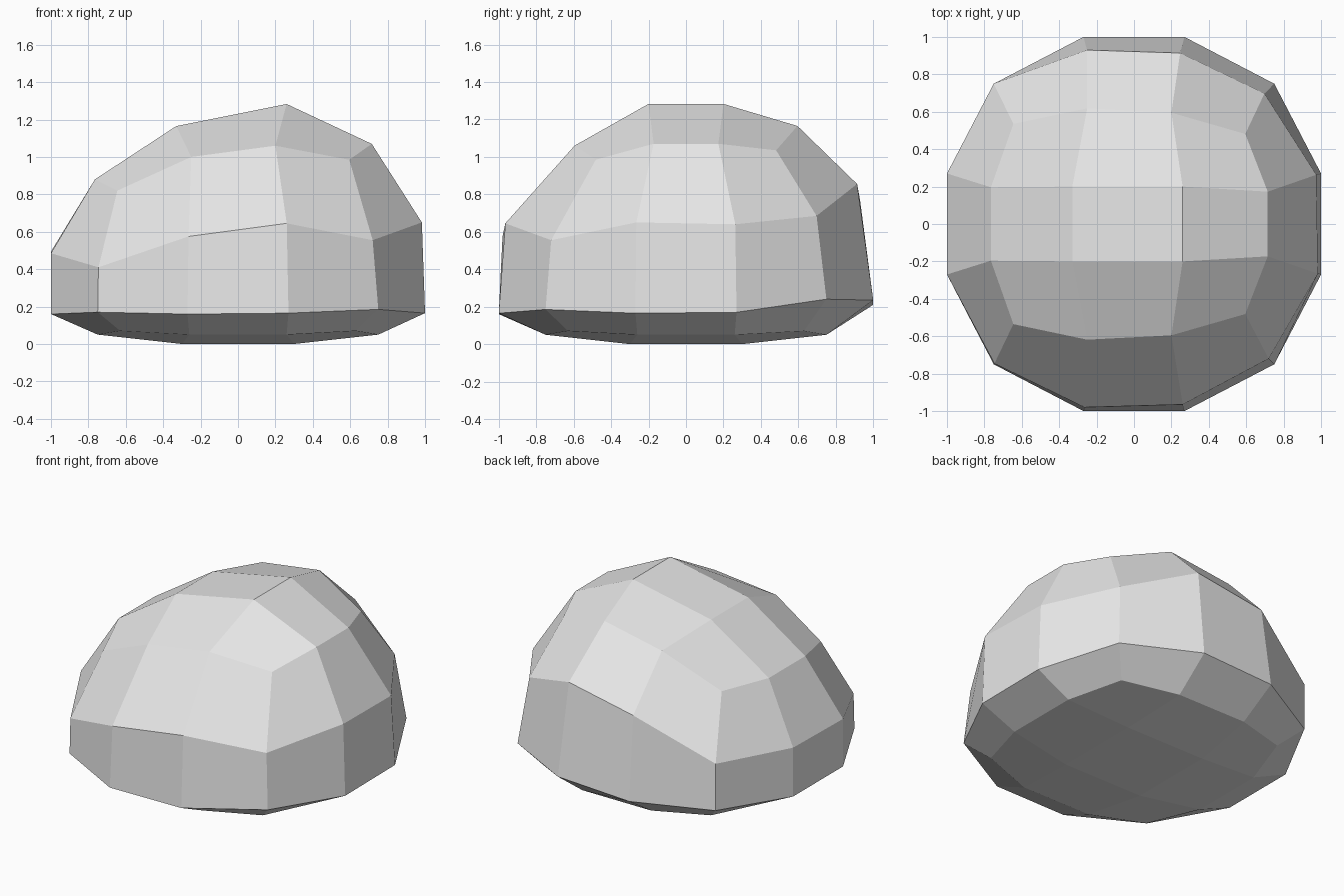
import bpy
import bmesh
from mathutils import Vector

cube = bpy.data.objects.get("Cube")
if cube:
    bpy.data.objects.remove(cube, do_unlink=True)


def outline(corner, outer, inner):
    """Twelve points of a rounded square, counter-clockwise from front left."""
    points = []
    turn = Vector((-corner, -corner)), Vector((-inner, -outer)), Vector((inner, -outer))
    for quarter in range(4):
        for p in turn:
            x, y = p
            for _ in range(quarter):
                x, y = -y, x
            points.append((x, y))
    return points


def add_ring(bm, points, heights):
    return [bm.verts.new((x, y, z)) for (x, y), z in zip(points, heights)]


def bridge(bm, low, high):
    count = len(low)
    for i in range(count):
        j = (i + 1) % count
        bm.faces.new((low[i], low[j], high[j], high[i]))


def add_cap(bm, r, c):
    """Three by three patch closing a ring around four centre points."""
    rows = [r[0:4],
            [r[11], c[0], c[1], r[4]],
            [r[10], c[3], c[2], r[5]],
            [r[9], r[8], r[7], r[6]]]
    for a, b in zip(rows, rows[1:]):
        for i in range(3):
            bm.faces.new((a[i], a[i + 1], b[i + 1], b[i]))


bm = bmesh.new()
equator = outline(0.75, 1.0, 0.27)

# Underside rim, nearly flat
rim = add_ring(bm, outline(0.63, 0.75, 0.26), [0.07, 0.05, 0.05] * 4)

# Widest ring, slightly raised at the back right corner
waist = add_ring(bm, equator, [0.17, 0.16, 0.165, 0.185, 0.165, 0.17,
                               0.24, 0.235, 0.21, 0.18, 0.16, 0.16])

# Shoulder ring, drawn in where it rises
shrink = [0.995, 0.98, 0.965, 0.96, 0.983, 0.975, 0.93, 0.914, 0.93, 1, 1, 1]
shoulder = add_ring(bm, [(x * s, y * s) for (x, y), s in zip(equator, shrink)],
                    [0.41, 0.575, 0.645, 0.555, 0.65, 0.64,
                     0.685, 0.855, 0.767, 0.5, 0.494, 0.485])

# Upper ring, narrower front to back and shifted sideways
upper = add_ring(bm, [(x - 0.025, y * (0.82 - 0.07 * x))
                      for x, y in outline(0.62, 0.74, 0.225)],
                 [0.82, 1.0, 1.06, 0.985, 1.07, 1.07,
                  1.035, 1.165, 1.09, 0.887, 0.88, 0.88])

# Centre patches of the base and the sloping crown
base = [bm.verts.new((x, y, 0)) for x, y in
        ((-0.3, -0.3), (0.3, -0.3), (0.3, 0.3), (-0.3, 0.3))]
low_side, high_side = (-0.33, 1.165), (0.26, 1.283)
crown = [bm.verts.new((x, y, z)) for (x, z), y in
         ((low_side, -0.2), (high_side, -0.2), (high_side, 0.2), (low_side, 0.2))]

for low, high in ((rim, waist), (waist, shoulder), (shoulder, upper)):
    bridge(bm, low, high)
add_cap(bm, rim, base)
add_cap(bm, upper, crown)
bmesh.ops.recalc_face_normals(bm, faces=bm.faces)

mesh = bpy.data.meshes.new("boulder")
bm.to_mesh(mesh)
bm.free()

# Plain grey stone
stone = bpy.data.materials.new("light_grey_stone")
stone.use_nodes = True
colour = (0.8, 0.8, 0.8, 1.0)
stone.diffuse_color = colour
for node in stone.node_tree.nodes:
    if node.type == 'BSDF_PRINCIPLED':
        node.inputs["Base Color"].default_value = colour
mesh.materials.append(stone)

boulder = bpy.data.objects.new("boulder", mesh)
bpy.context.collection.objects.link(boulder)
